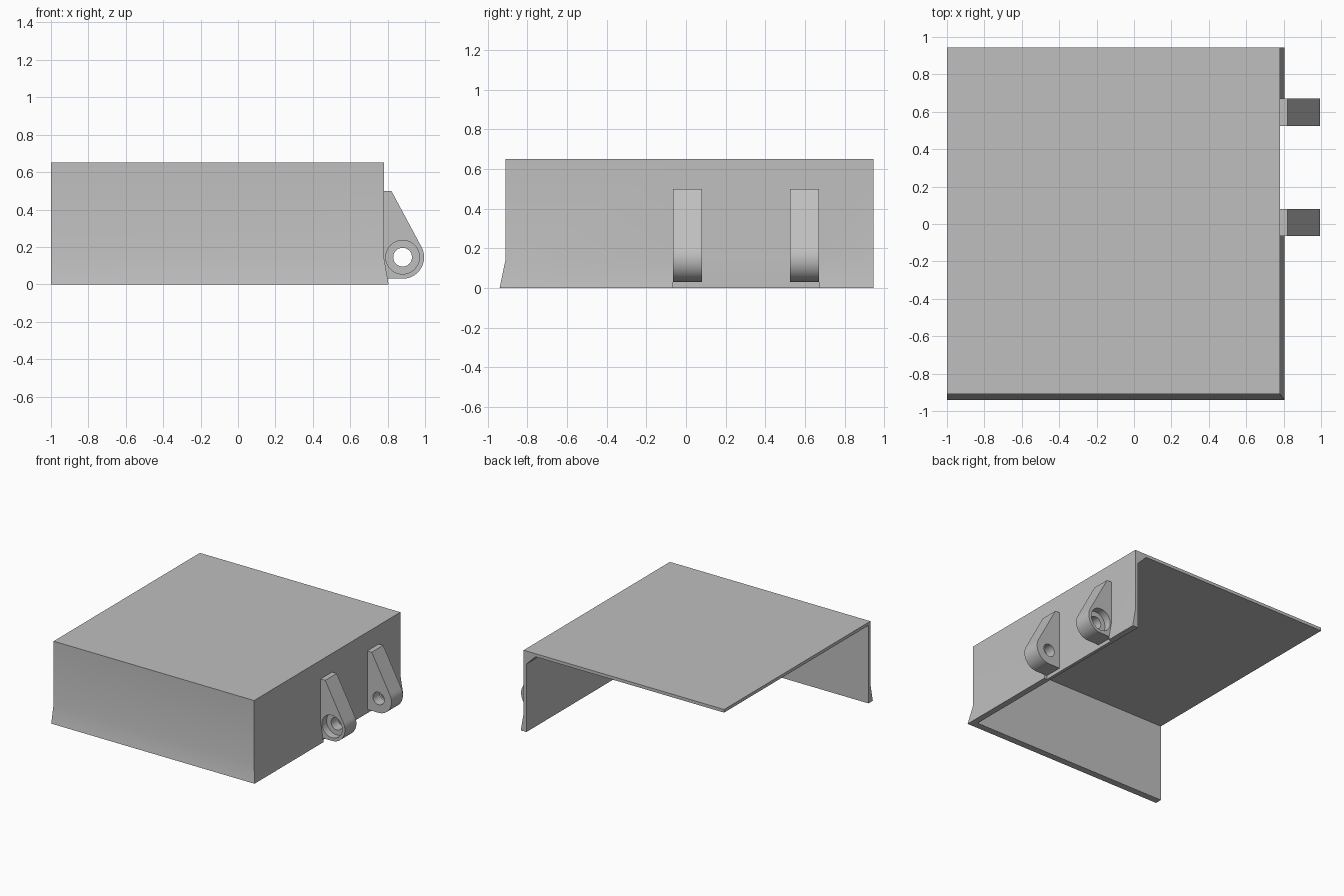
import bpy, bmesh
from math import cos, sin, acos, atan2, hypot, pi, radians

cube = bpy.data.objects.get("Cube")
if cube:
    bpy.data.objects.remove(cube, do_unlink=True)

GREY = (0.52, 0.52, 0.52, 1)
mat = bpy.data.materials.new("plain_grey")
mat.use_nodes = True
mat.diffuse_color = GREY
mat.node_tree.nodes["Principled BSDF"].inputs["Base Color"].default_value = GREY


def loft(name, loops):
    """Solid through a stack of matching closed loops, capped at both ends."""
    bm = bmesh.new()
    rings = [[bm.verts.new(p) for p in loop] for loop in loops]
    n = len(rings[0])
    for low, high in zip(rings, rings[1:]):
        for i in range(n):
            j = (i + 1) % n
            bm.faces.new((low[i], low[j], high[j], high[i]))
    bm.faces.new(rings[0][::-1])
    bm.faces.new(rings[-1])
    bmesh.ops.remove_doubles(bm, verts=bm.verts, dist=1e-5)
    bmesh.ops.recalc_face_normals(bm, faces=bm.faces)
    mesh = bpy.data.meshes.new(name)
    bm.to_mesh(mesh)
    bm.free()
    mesh.materials.append(mat)
    obj = bpy.data.objects.new(name, mesh)
    bpy.context.collection.objects.link(obj)
    return obj


def prism(name, profile, y0, y1):
    return loft(name, [[(x, y, z) for x, z in profile] for y in (y0, y1)])


def activate(obj):
    bpy.ops.object.select_all(action='DESELECT')
    obj.select_set(True)
    bpy.context.view_layer.objects.active = obj


def cut(obj, cutter):
    cutter.hide_render = True
    mod = obj.modifiers.new("cut", 'BOOLEAN')
    mod.operation = 'DIFFERENCE'
    mod.solver = 'EXACT'
    mod.object = cutter
    activate(obj)
    bpy.ops.object.modifier_apply(modifier=mod.name)
    bpy.data.objects.remove(cutter, do_unlink=True)


def smooth(obj):
    activate(obj)
    bpy.ops.object.shade_smooth_by_angle(angle=radians(30))


# Overall sizes
LEFT, RIGHT, FRONT, BACK, TOP = -1, 0.78, -0.91, 0.945, 0.65
WALL = 0.025
LUG_WIDTH = 0.145
LUG_STARTS = (-0.065, 0.525)
NOTCH = (LUG_STARTS[0], LUG_STARTS[1] + LUG_WIDTH)


# Cover: a block with a flared skirt, trimmed flush between the lugs
def plan(z, flare):
    front, side = FRONT - 0.03 * flare, RIGHT + 0.025 * flare
    points = [(LEFT, front), (side, front),
              (side, NOTCH[0]), (RIGHT, NOTCH[0]),
              (RIGHT, NOTCH[1]), (side, NOTCH[1]),
              (side, BACK), (LEFT, BACK)]
    return [(x, y, z) for x, y in points]


cover = loft("cover", [plan(0, 1), plan(0.145, 0), plan(TOP, 0)])

# Hollow the cover, open at left, back and bottom, with a chamfered inner corner
inner, ceiling, chamfer = RIGHT - WALL, TOP - WALL, 0.08
cavity = [(-1.2, -0.2), (inner, -0.2), (inner, ceiling - chamfer),
          (inner - chamfer, ceiling), (-1.2, ceiling)]
cut(cover, prism("cavity_cutter", cavity, FRONT + WALL, 1.2))
smooth(cover)

# Hinge lugs: straight back, sloped top tangent to a rounded eye
EYE_X, EYE_Z, EYE_R = 0.88, 0.145, 0.115
TIP = (0.82, 0.5)


def arc(radius, start, end, steps):
    angles = [start + (end - start) * i / steps for i in range(steps + 1)]
    return [(EYE_X + radius * cos(a), EYE_Z + radius * sin(a)) for a in angles]


def circle(radius):
    return arc(radius, 0, 2 * pi, 48)[:-1]


dx, dz = TIP[0] - EYE_X, TIP[1] - EYE_Z
tangent = atan2(dz, dx) - acos(EYE_R / hypot(dx, dz))
root = RIGHT - 0.01
lug_profile = [(root, TIP[1]), (root, EYE_Z - EYE_R)]
lug_profile += arc(EYE_R, -pi / 2, tangent, 24) + [TIP]

for name, y0, outward in (("front_lug", LUG_STARTS[0], -1),
                          ("back_lug", LUG_STARTS[1], 1)):
    y1 = y0 + LUG_WIDTH
    lug = prism(name, lug_profile, y0, y1)
    # Through hole, then a wider recess on the outer face
    cut(lug, prism("hole_cutter", circle(0.05), y0 - 0.1, y1 + 0.1))
    face = y0 if outward < 0 else y1
    ends = sorted((face + outward * 0.1, face - outward * 0.06))
    cut(lug, prism("recess_cutter", circle(0.09), *ends))
    smooth(lug)
